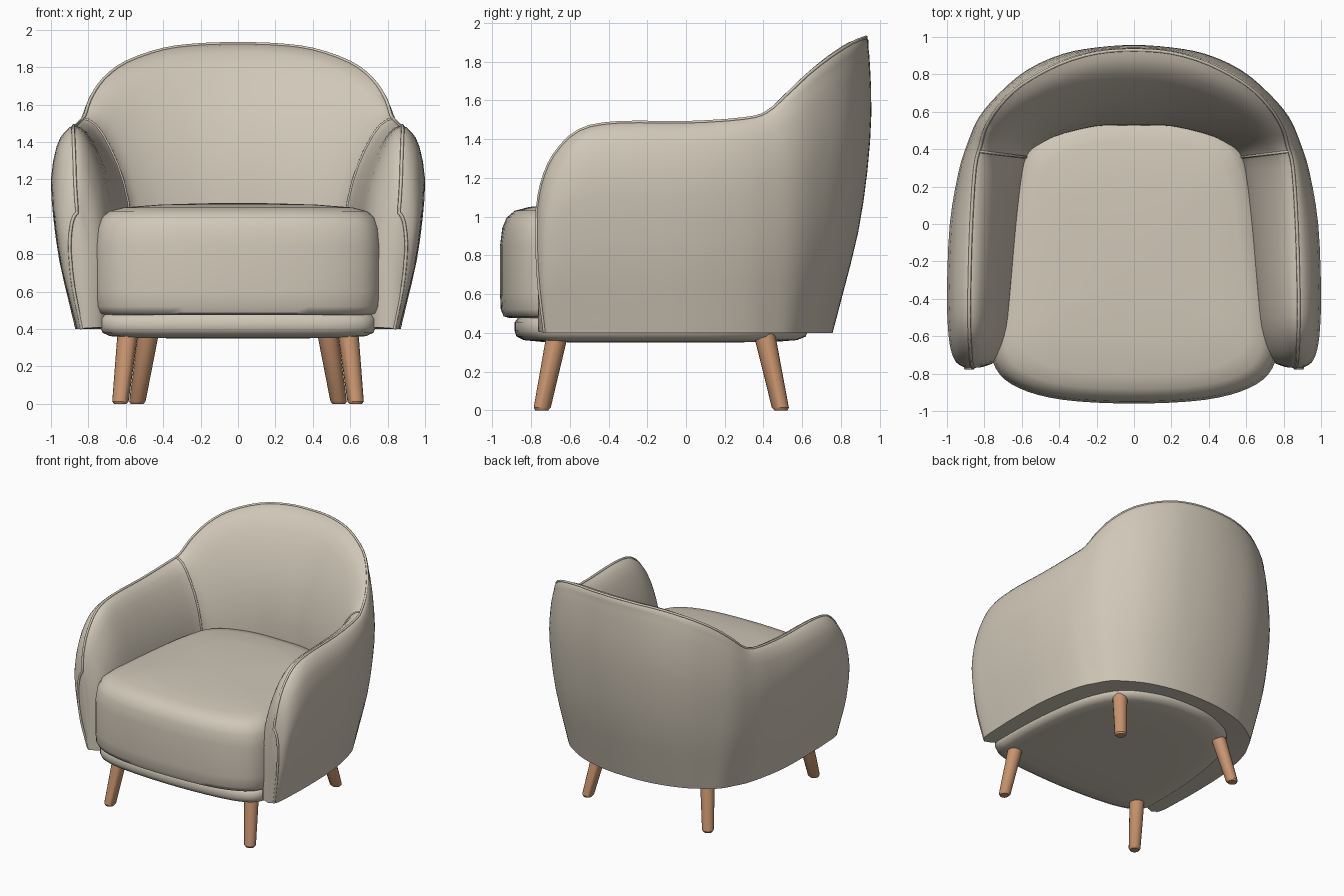
import bpy, bmesh, math
from mathutils import Vector

if "Cube" in bpy.data.objects:
    bpy.data.objects.remove(bpy.data.objects["Cube"])


def material(name, colour):
    m = bpy.data.materials.new(name)
    m.diffuse_color = (*colour, 1)
    m.use_nodes = True
    m.node_tree.nodes["Principled BSDF"].inputs["Base Color"].default_value = m.diffuse_color
    return m


FABRIC = material("beige fabric", (0.63, 0.57, 0.475))
WOOD = material("warm wood", (0.58, 0.30, 0.16))


def finish(name, bm, mat, angle=40):
    bmesh.ops.recalc_face_normals(bm, faces=bm.faces)
    me = bpy.data.meshes.new(name)
    bm.to_mesh(me)
    bm.free()
    me.materials.append(mat)
    ob = bpy.data.objects.new(name, me)
    bpy.context.collection.objects.link(ob)
    bpy.ops.object.select_all(action='DESELECT')
    ob.select_set(True)
    bpy.context.view_layer.objects.active = ob
    bpy.ops.object.shade_smooth_by_angle(angle=math.radians(angle))
    return ob


def spline(pts, n, closed=False):
    """Catmull-Rom curve through the points, n steps per span."""
    pts = [Vector(p) for p in pts]
    c = len(pts)
    get = (lambda i: pts[i % c]) if closed else (lambda i: pts[min(max(i, 0), c - 1)])
    out = []
    for i in range(c if closed else c - 1):
        a, b, d, e = get(i - 1), get(i), get(i + 1), get(i + 2)
        for k in range(n):
            t = k / n
            out.append(0.5 * (2 * b + (d - a) * t + (2 * a - 5 * b + 4 * d - e) * t * t
                              + (3 * b - a - 3 * d + e) * t ** 3))
    if not closed:
        out.append(pts[-1])
    return out


def skin(bm, rows, wrap):
    """Quads between neighbouring rows of points."""
    vs = [[bm.verts.new(p) for p in r] for r in rows]
    n = len(vs[0])
    for a, b in zip(vs, vs[1:]):
        for j in range(n if wrap else n - 1):
            k = (j + 1) % n
            bm.faces.new((a[j], a[k], b[k], b[j]))
    return vs


def tube(name, pts, r):
    cu = bpy.data.curves.new(name, 'CURVE')
    cu.dimensions = '3D'
    cu.bevel_depth = r
    cu.bevel_resolution = 1
    cu.use_fill_caps = True
    s = cu.splines.new('POLY')
    s.points.add(len(pts) - 1)
    for p, q in zip(s.points, pts):
        p.co = (*q, 1)
    cu.materials.append(FABRIC)
    ob = bpy.data.objects.new(name, cu)
    bpy.context.collection.objects.link(ob)


# Wrap-around shell, arm front to back centre: crest xyz, outer xy, bottom xy, inner xy
STATIONS = [
    ((.86, -.77, 1.02), (.90, -.77), (.835, -.73), (.81, -.765)),
    ((.87, -.745, 1.17), (.95, -.74), (.85, -.715), (.74, -.735)),
    ((.875, -.68, 1.32), (.98, -.67), (.86, -.65), (.70, -.67)),
    ((.88, -.55, 1.445), (.995, -.55), (.865, -.53), (.67, -.55)),
    ((.88, -.35, 1.485), (1.0, -.35), (.87, -.35), (.65, -.35)),
    ((.87, 0, 1.485), (.985, 0), (.86, 0), (.62, 0)),
    ((.85, .3, 1.505), (.94, .27), (.80, .30), (.59, .28)),
    ((.82, .42, 1.54), (.895, .42), (.74, .43), (.56, .38)),
    ((.79, .52, 1.63), (.83, .57), (.68, .53), (.50, .43)),
    ((.72, .63, 1.735), (.72, .70), (.59, .60), (.42, .47)),
    ((.60, .745, 1.825), (.57, .825), (.47, .67), (.32, .50)),
    ((.40, .855, 1.895), (.38, .91), (.32, .72), (.20, .525)),
    ((.20, .915, 1.92), (.19, .945), (.16, .75), (.10, .53)),
    ((0, .93, 1.925), (0, .957), (0, .757), (0, .53)),
]
CREST = 7  # index of the crest in the section below


def section(crest, outer, bottom, inner):
    c, o, b, i = (Vector(p[:2]) for p in (crest, outer, bottom, inner))
    rule = [(b, o, 0, 0), (b, o, .26, .13), (b, o, .66, .34), (b, o, .9, .55),
            (b, o, 1, .74), (o, c, .25, .9), (o, c, .6, .97), (c, i, 0, 1),
            (c, i, .27, .97), (c, i, .57, .86), (c, i, .84, .70), (c, i, 1, .5),
            (c, i, 1, .25), (c, i, 1, .01)]
    return [(*p.lerp(q, f), .4 + t * (crest[2] - .4)) for p, q, f, t in rule]


def mirrored(p):
    return (-p[0], p[1], p[2])


half = [section(*s) for s in STATIONS]
full = half + [[mirrored(p) for p in r] for r in reversed(half[:-1])]
rows = [spline(r, 2) for r in full]
columns = [spline(col, 3) for col in zip(*rows)]
rows = [list(r) for r in zip(*columns)]
bm = bmesh.new()
vs = skin(bm, rows, True)
bm.faces.new(vs[0])
bm.faces.new(vs[-1])
finish("arm_and_back_shell", bm, FABRIC, 50)

# Piping over the crest and down both arm fronts
front = [rows[0][j] for j in range(0, CREST * 2)]
path = front + [r[CREST * 2] for r in rows] + [Vector(mirrored(p)) for p in reversed(front)]
tube("crest_piping", path, .009)

# Seams where the arms meet the back
for side, k in (("left", len(rows) - 1 - 20), ("right", 20)):
    tube(side + "_arm_seam", rows[k][CREST * 2:CREST * 2 + 10], .008)


def pad(name, outline, rings, centre_y):
    """Soft slab: the outline stacked at (z, scale) levels, capped both ends."""
    plan = outline + [(-x, y, 0) for x, y, _ in reversed(outline[1:-1])]
    plan = spline(plan, 4, True)
    bm = bmesh.new()
    levels = [[(p.x * s, centre_y + (p.y - centre_y) * s, z) for p in plan] for z, s in rings]
    vs = skin(bm, levels, True)
    bm.faces.new(vs[0])
    bm.faces.new(vs[-1])
    finish(name, bm, FABRIC, 50)


# Seat cushion with bowed front and domed top
pad("seat_cushion",
    [(0, -.96, 0), (.38, -.94, 0), (.62, -.875, 0), (.74, -.77, 0), (.765, -.6, 0),
     (.72, -.2, 0), (.66, .2, 0), (.56, .46, 0), (.3, .58, 0), (0, .6, 0)],
    [(.475, .93), (.485, .975), (.52, .995), (.6, 1), (.85, 1), (.94, .985), (.995, .955),
     (1.03, .90), (1.05, .8), (1.065, .55), (1.072, .25), (1.074, .05)], -.2)

# Shallow base under the cushion
pad("seat_base",
    [(0, -.885, 0), (.4, -.865, 0), (.62, -.82, 0), (.72, -.74, 0), (.735, -.6, 0),
     (.72, -.2, 0), (.65, .2, 0), (.5, .47, 0), (.25, .6, 0), (0, .63, 0)],
    [(.35, .4), (.352, .78), (.362, .93), (.38, .985), (.41, 1), (.455, 1), (.48, .97)], -.2)


# Tapered splayed legs with a chamfered foot
def leg(name, foot, top):
    foot, top = Vector((*foot, 0)), Vector((*top, .46))
    bm = bmesh.new()
    levels = []
    for t, r in ((0, .034), (.03, .044), (1, .058)):
        c = foot.lerp(top, t)
        levels.append([c + Vector((r * math.cos(a), r * math.sin(a), 0))
                       for a in (math.tau * k / 16 for k in range(16))])
    vs = skin(bm, levels, True)
    bm.faces.new(vs[0])
    bm.faces.new(vs[-1])
    finish(name, bm, WOOD, 35)


for side, s in (("right", 1), ("left", -1)):
    leg(f"front_{side}_leg", (s * .63, -.745), (s * .58, -.65))
    leg(f"back_{side}_leg", (s * .54, .49), (s * .465, .39))
